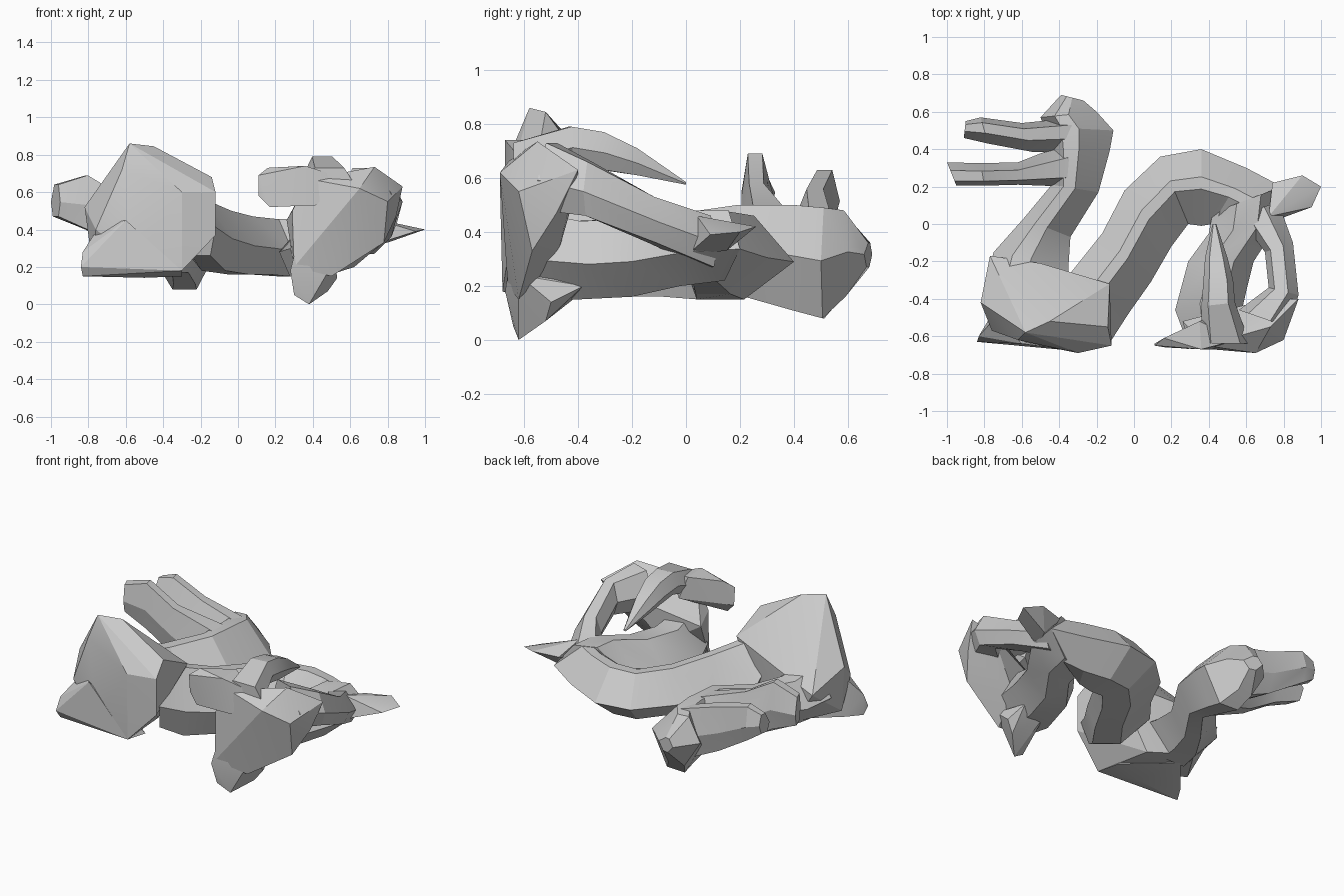
import bpy, bmesh, math
from mathutils import Vector

cube = bpy.data.objects.get("Cube")
if cube:
    bpy.data.objects.remove(cube, do_unlink=True)

stone = bpy.data.materials.new("stone grey")
stone.use_nodes = True
GREY = (0.6, 0.6, 0.6, 1)
stone.diffuse_color = GREY
stone.node_tree.nodes["Principled BSDF"].inputs["Base Color"].default_value = GREY


def finish(name, bm):
    bmesh.ops.recalc_face_normals(bm, faces=bm.faces)
    mesh = bpy.data.meshes.new(name)
    bm.to_mesh(mesh)
    bm.free()
    mesh.materials.append(stone)
    ob = bpy.data.objects.new(name, mesh)
    bpy.context.collection.objects.link(ob)
    bpy.ops.object.select_all(action='DESELECT')
    bpy.context.view_layer.objects.active = ob
    ob.select_set(True)
    bpy.ops.object.shade_smooth_by_angle(angle=math.radians(20))


def hull(name, points):
    """Faceted lump: convex hull of a few corner points."""
    bm = bmesh.new()
    for p in points:
        bm.verts.new(p)
    res = bmesh.ops.convex_hull(bm, input=bm.verts)
    junk = {g for g in res["geom_interior"] + res["geom_unused"]
            if isinstance(g, bmesh.types.BMVert)}
    bmesh.ops.delete(bm, geom=list(junk), context='VERTS')
    finish(name, bm)


def limb(name, sections, top=(0.2, 0.8), bottom=(0.2, 0.8), mid=0.45):
    """Six-sided loft; each section is (ax, ay, bx, by, z low, z high).
    top and bottom place the upper and lower edges between a and b."""
    bm = bmesh.new()
    rings = []
    for ax, ay, bx, by, z0, z1 in sections:
        a, b = Vector((ax, ay)), Vector((bx, by))
        zm = z0 + (z1 - z0) * mid
        ring = [(0, zm), (top[0], z1), (top[1], z1),
                (1, zm), (bottom[1], z0), (bottom[0], z0)]
        rings.append([bm.verts.new((*a.lerp(b, t), z)) for t, z in ring])
    for r, s in zip(rings, rings[1:]):
        for i in range(6):
            j = (i + 1) % 6
            bm.faces.new((r[i], r[j], s[j], s[i]))
    bm.faces.new(rings[0])
    bm.faces.new(rings[-1])
    finish(name, bm)


# Arched body from the chest over to the rump
limb("body", [
    (-0.35, -0.28, -0.12, -0.62, 0.26, 0.60),
    (-0.33, -0.25, -0.03, -0.48, 0.18, 0.56),
    (-0.17, -0.05, 0.09, -0.31, 0.16, 0.50),
    (-0.05, 0.18, 0.20, -0.12, 0.16, 0.47),
    (0.14, 0.36, 0.29, 0.00, 0.15, 0.455),
    (0.36, 0.40, 0.36, -0.01, 0.15, 0.46),
    (0.60, 0.30, 0.42, 0.00, 0.17, 0.47),
    (0.79, 0.20, 0.43, 0.00, 0.22, 0.48)],
    top=(0.36, 0.52), bottom=(0.45, 0.88), mid=0.45)

# Hind body folding down to the lower foot
limb("rump", [
    (0.79, 0.20, 0.42, 0.06, 0.22, 0.48),
    (0.77, 0.00, 0.40, -0.05, 0.20, 0.48),
    (0.64, -0.20, 0.29, -0.20, 0.16, 0.45),
    (0.60, -0.36, 0.22, -0.46, 0.15, 0.44),
    (0.55, -0.58, 0.28, -0.62, 0.15, 0.48)], top=(0.3, 0.65), bottom=(0.4, 0.85))

# Flat tail tip
hull("tail_tip", [
    (0.74, 0.22, 0.41), (0.90, 0.26, 0.42), (1.0, 0.20, 0.40),
    (0.95, 0.09, 0.39), (0.73, 0.01, 0.32), (0.72, 0.04, 0.46), (0.80, 0.15, 0.33)])

# Chest and forelegs
hull("chest", [
    (-0.58, -0.58, 0.86), (-0.45, -0.52, 0.845), (-0.14, -0.55, 0.68),
    (-0.12, -0.65, 0.60), (-0.12, -0.65, 0.37), (-0.30, -0.68, 0.18),
    (-0.55, -0.64, 0.23), (-0.76, -0.57, 0.40), (-0.82, -0.42, 0.52),
    (-0.62, -0.62, 0.72), (-0.30, -0.69, 0.60), (-0.77, -0.17, 0.42),
    (-0.50, -0.21, 0.50), (-0.34, -0.27, 0.50), (-0.13, -0.32, 0.57),
    (-0.62, -0.20, 0.20), (-0.35, -0.30, 0.16), (-0.78, -0.45, 0.22)])
hull("fore_claw", [
    (-0.84, -0.63, 0.20), (-0.83, -0.60, 0.15), (-0.83, -0.60, 0.28),
    (-0.55, -0.65, 0.235), (-0.50, -0.56, 0.142), (-0.77, -0.50, 0.16),
    (-0.60, -0.64, 0.45), (-0.74, -0.50, 0.42), (-0.60, -0.30, 0.18),
    (-0.30, -0.50, 0.15), (-0.30, -0.68, 0.18)])

# Neck and skull
limb("neck_and_skull", [
    (-0.80, -0.32, -0.35, -0.32, 0.18, 0.52),
    (-0.75, -0.15, -0.35, -0.22, 0.18, 0.48),
    (-0.59, 0.03, -0.34, -0.07, 0.17, 0.47),
    (-0.44, 0.21, -0.19, 0.17, 0.17, 0.50),
    (-0.46, 0.40, -0.13, 0.39, 0.11, 0.50),
    (-0.48, 0.52, -0.11, 0.50, 0.08, 0.49),
    (-0.50, 0.57, -0.20, 0.60, 0.16, 0.48),
    (-0.39, 0.69, -0.27, 0.66, 0.27, 0.36)],
    top=(0.25, 0.5), bottom=(0.35, 0.7), mid=0.52)

# Open jaws: deep plates running out of the skull
limb("upper_jaw", [
    (-0.30, 0.57, -0.33, 0.38, 0.15, 0.48),
    (-0.60, 0.54, -0.54, 0.385, 0.28, 0.56),
    (-0.82, 0.57, -0.78, 0.43, 0.42, 0.63),
    (-0.90, 0.55, -0.91, 0.46, 0.48, 0.60)], top=(0.2, 0.6))
limb("lower_jaw", [
    (-0.34, 0.44, -0.36, 0.20, 0.16, 0.50),
    (-0.62, 0.33, -0.62, 0.21, 0.28, 0.58),
    (-0.82, 0.325, -0.80, 0.205, 0.40, 0.69),
    (-1.00, 0.33, -0.95, 0.205, 0.47, 0.64)], top=(0.35, 0.8))

# Hind quarters
hull("hind_lump", [
    (0.38, -0.65, 0.67), (0.65, -0.69, 0.62), (0.73, -0.55, 0.735),
    (0.88, -0.40, 0.63), (0.845, -0.48, 0.47), (0.78, -0.57, 0.33),
    (0.80, -0.62, 0.55), (0.50, -0.62, 0.15), (0.29, -0.64, 0.50),
    (0.30, -0.66, 0.20), (0.26, -0.52, 0.45), (0.50, -0.48, 0.30),
    (0.55, -0.48, 0.60), (0.72, -0.40, 0.58)])
limb("raised_thigh", [
    (0.77, 0.12, 0.56, 0.04, 0.27, 0.46),
    (0.85, -0.10, 0.70, -0.15, 0.36, 0.53),
    (0.88, -0.38, 0.72, -0.34, 0.46, 0.66),
    (0.82, -0.55, 0.56, -0.46, 0.48, 0.73)], top=(0.35, 0.8))
hull("lower_foot", [
    (0.38, -0.62, 0.0), (0.30, -0.64, 0.05), (0.28, -0.67, 0.18),
    (0.48, -0.52, 0.07), (0.53, -0.50, 0.14), (0.34, -0.48, 0.12),
    (0.52, -0.62, 0.24), (0.35, -0.38, 0.18), (0.50, -0.38, 0.20),
    (0.33, -0.64, 0.38)])
hull("upper_foot", [
    (0.11, -0.65, 0.69), (0.11, -0.64, 0.58), (0.17, -0.66, 0.52),
    (0.16, -0.61, 0.73), (0.35, -0.52, 0.74), (0.36, -0.67, 0.74),
    (0.42, -0.67, 0.53), (0.40, -0.50, 0.60), (0.55, -0.62, 0.68)])

# Swept-back spike over the hind foot
limb("heel_spike", [
    (0.42, 0.00, 0.44, 0.00, 0.575, 0.585),
    (0.38, -0.18, 0.50, -0.18, 0.61, 0.71),
    (0.37, -0.32, 0.53, -0.30, 0.63, 0.77),
    (0.36, -0.44, 0.54, -0.42, 0.65, 0.79),
    (0.36, -0.64, 0.62, -0.64, 0.58, 0.73)])
